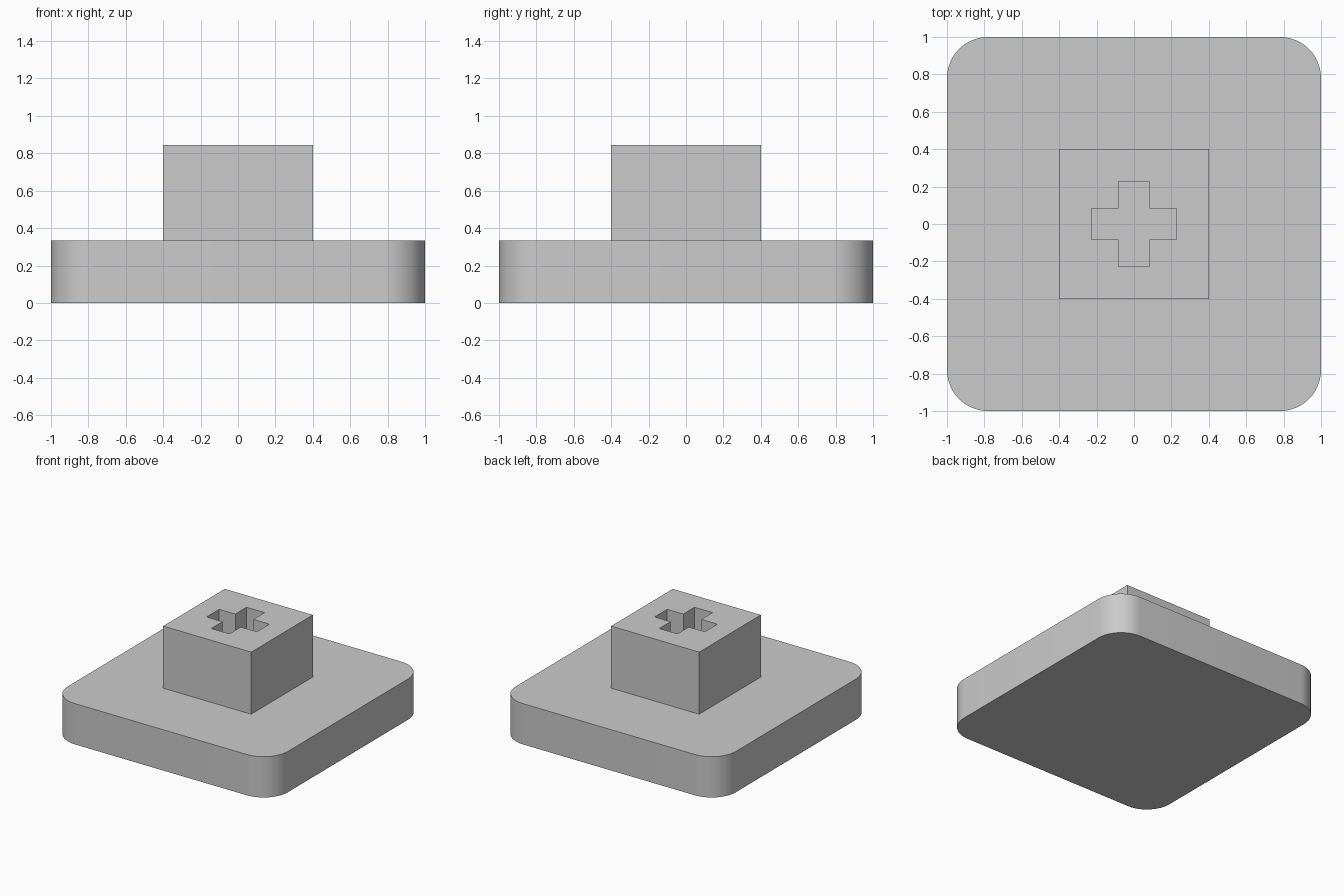
import bpy
import bmesh
import math

BASE_TOP, STEM_TOP = 0.335, 0.845
STEM_HALF, CORNER = 0.4, 0.22

start_cube = bpy.data.objects.get("Cube")
if start_cube:
    bpy.data.objects.remove(start_cube, do_unlink=True)

grey = bpy.data.materials.new("light grey plastic")
grey.use_nodes = True
colour = (0.6, 0.6, 0.6, 1)
grey.diffuse_color = colour
grey.node_tree.nodes["Principled BSDF"].inputs["Base Color"].default_value = colour


def prism(name, outline, low, high):
    """Extrude a counter-clockwise outline from low to high."""
    bm = bmesh.new()
    face = bm.faces.new([bm.verts.new((x, y, low)) for x, y in outline])
    top = bmesh.ops.extrude_face_region(bm, geom=[face])["geom"]
    for v in top:
        if isinstance(v, bmesh.types.BMVert):
            v.co.z = high
    bmesh.ops.recalc_face_normals(bm, faces=bm.faces)
    mesh = bpy.data.meshes.new(name)
    bm.to_mesh(mesh)
    bm.free()
    mesh.materials.append(grey)
    obj = bpy.data.objects.new(name, mesh)
    bpy.context.collection.objects.link(obj)
    return obj


def quarter_turns(points):
    """Repeat points four times around the centre."""
    result = []
    for _ in range(4):
        result += points
        points = [(-y, x) for x, y in points]
    return result


# Rounded base plate
steps = 12
arc = [math.pi / 2 * i / steps for i in range(steps + 1)]
centre = 1 - CORNER
corner = [(centre + CORNER * math.cos(a), centre + CORNER * math.sin(a)) for a in arc]
base = prism("base_plate", quarter_turns(corner), 0, BASE_TOP)

# Square stem
stem = prism("stem", quarter_turns([(STEM_HALF, STEM_HALF)]), BASE_TOP - 0.02, STEM_TOP)

# Cross-shaped socket cut into the stem
arm, half = 0.228, 0.082
cross = quarter_turns([(arm, -half), (arm, half), (half, half)])
cutter = prism("socket_cutter", cross, BASE_TOP, STEM_TOP + 0.1)
cutter.hide_render = True
cutter.hide_set(True)
socket = stem.modifiers.new("socket", 'BOOLEAN')
socket.operation = 'DIFFERENCE'
socket.solver = 'EXACT'
socket.object = cutter

# Smooth corners, crisp rims
bpy.ops.object.select_all(action='DESELECT')
base.select_set(True)
bpy.context.view_layer.objects.active = base
bpy.ops.object.shade_smooth_by_angle(angle=math.radians(30))
